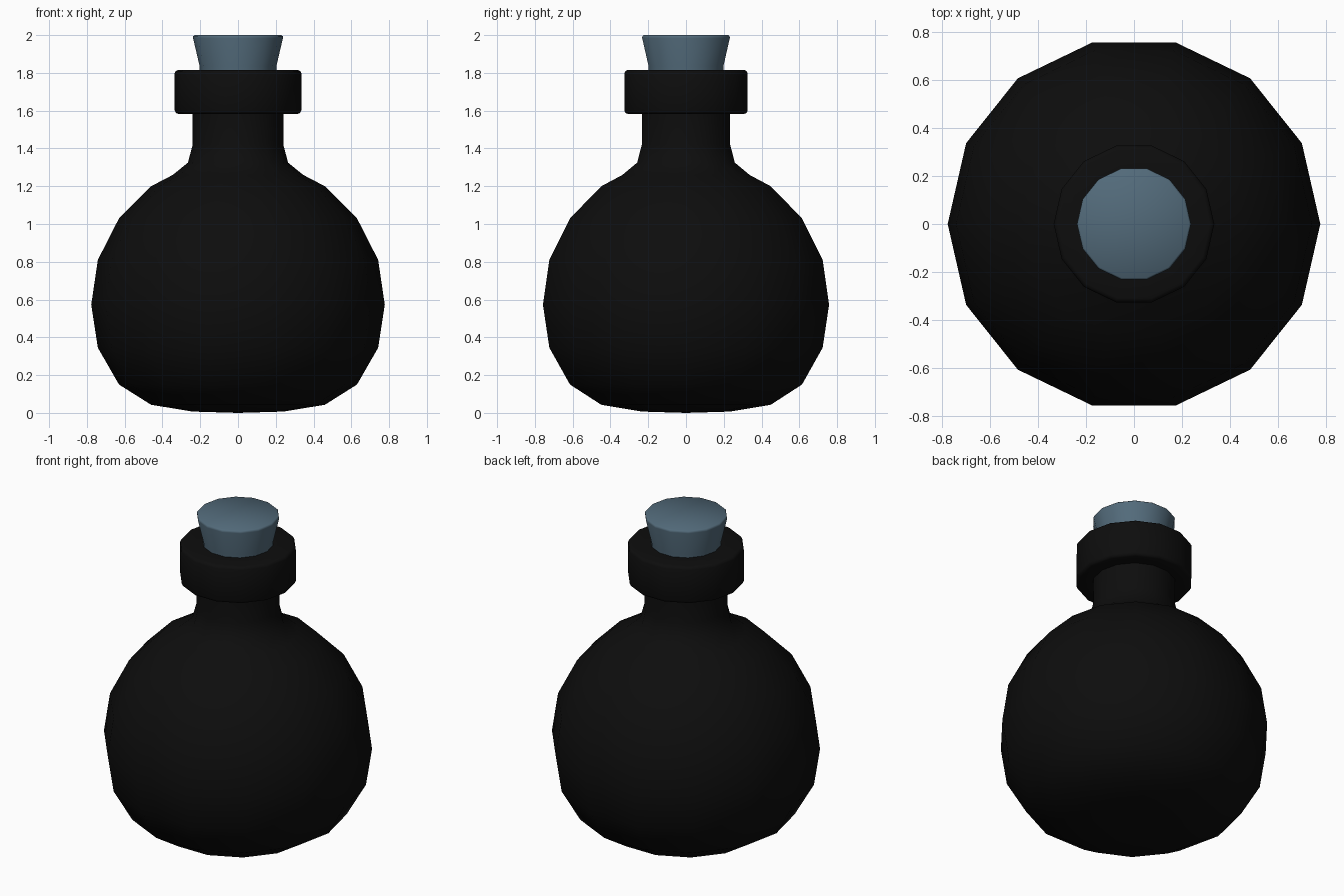
import bpy, bmesh, math

if "Cube" in bpy.data.objects:
    bpy.data.objects.remove(bpy.data.objects["Cube"])

SIDES = 14


def material(name, rgb):
    mat = bpy.data.materials.new(name)
    mat.diffuse_color = (*rgb, 1.0)
    mat.use_nodes = True
    mat.node_tree.nodes["Principled BSDF"].inputs["Base Color"].default_value = mat.diffuse_color
    return mat


def lathe(name, profile, mat, angle):
    """Spin a (radius, height) profile around z; radius 0 makes a pole."""
    bm = bmesh.new()
    rings = []
    for r, z in profile:
        if r == 0:
            rings.append([bm.verts.new((0, 0, z))] * SIDES)
        else:
            rings.append([bm.verts.new((r * math.cos(math.tau * i / SIDES),
                                        r * math.sin(math.tau * i / SIDES), z))
                          for i in range(SIDES)])
    for low, high in zip(rings, rings[1:]):
        for i in range(SIDES):
            j = (i + 1) % SIDES
            corners = [low[i], low[j], high[j], high[i]]
            bm.faces.new(list(dict.fromkeys(corners)))
    bmesh.ops.recalc_face_normals(bm, faces=bm.faces[:])
    mesh = bpy.data.meshes.new(name)
    bm.to_mesh(mesh)
    bm.free()
    mesh.materials.append(mat)
    obj = bpy.data.objects.new(name, mesh)
    bpy.context.collection.objects.link(obj)
    bpy.context.view_layer.objects.active = obj
    obj.select_set(True)
    bpy.ops.object.shade_smooth_by_angle(angle=math.radians(angle))
    obj.select_set(False)
    return obj


glass = material("dark_glass", (0.004, 0.004, 0.004))
cork = material("blue_grey_cork", (0.085, 0.145, 0.195))

# Round flask with neck and rolled lip, closing in on the stopper
lathe("bottle", [
    (0, 0.0), (0.24, 0.007), (0.46, 0.043), (0.63, 0.15), (0.742, 0.345),
    (0.777, 0.573), (0.742, 0.81), (0.63, 1.03), (0.46, 1.20),
    (0.345, 1.26), (0.265, 1.325), (0.24, 1.42), (0.24, 1.583),
    (0.317, 1.583), (0.329, 1.588), (0.335, 1.60),
    (0.335, 1.798), (0.329, 1.81), (0.317, 1.815),
    (0.203, 1.815), (0.203, 1.70)], glass, 50)

# Tapered stopper
lathe("stopper", [
    (0, 1.70), (0.203, 1.70), (0.203, 1.835), (0.238, 1.985),
    (0.237, 1.994), (0.230, 2.0), (0, 2.0)], cork, 50)
